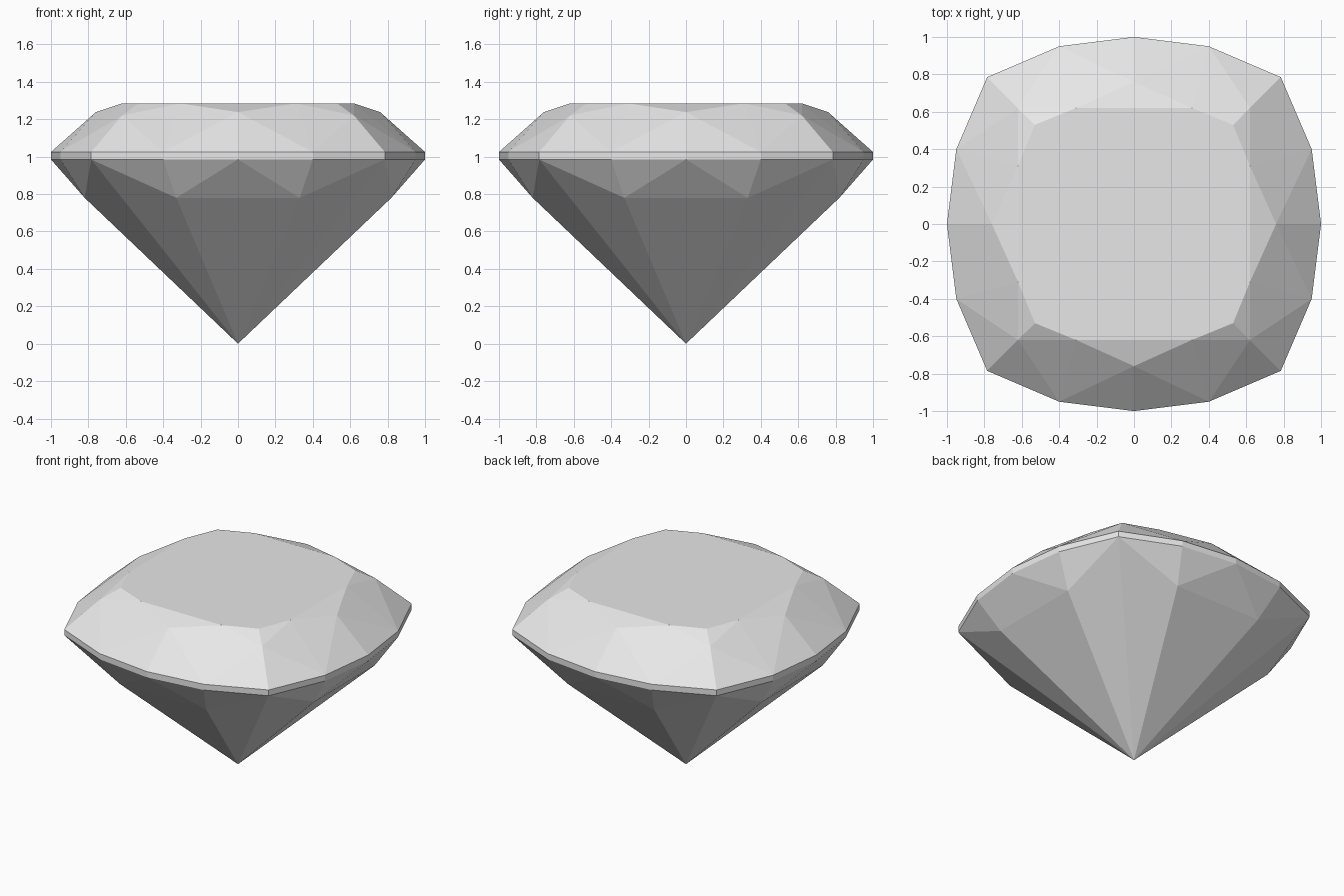
import bpy
import bmesh
import math

# Remove the default object
cube = bpy.data.objects.get("Cube")
if cube:
    bpy.data.objects.remove(cube, do_unlink=True)


def mirrored(x, y, z):
    """All copies of a point under the square symmetry of the cushion cut."""
    return {(sx * a, sy * b, z)
            for a, b in ((x, y), (y, x))
            for sx in (1, -1) for sy in (1, -1)}


TABLE_Z, GIRDLE_TOP, GIRDLE_BOTTOM = 1.285, 1.025, 0.985
points = set()

# Table outline
points |= mirrored(0.31, 0.62, TABLE_Z)
points |= mirrored(0.53, 0.53, TABLE_Z)

# Crown: star facet tips on the sides and corners
points |= mirrored(0.0, 0.76, 1.238)
points |= mirrored(0.62, 0.62, 1.22)

# Girdle: thin sixteen-sided band
for z in (GIRDLE_TOP, GIRDLE_BOTTOM):
    points |= mirrored(0.0, 1.0, z)
    points |= mirrored(0.4, 0.95, z)
    points |= mirrored(0.785, 0.785, z)

# Pavilion: facet break below the girdle, then the culet
points |= mirrored(0.33, 0.82, 0.78)
points.add((0.0, 0.0, 0.0))

# Facets: the stone is convex, so its faces are the hull of its corners
bm = bmesh.new()
for p in sorted(points):
    bm.verts.new(p)
bmesh.ops.remove_doubles(bm, verts=bm.verts[:], dist=0.0001)
hull = bmesh.ops.convex_hull(bm, input=bm.verts[:])
unused = [v for v in bm.verts if not v.link_faces]
bmesh.ops.delete(bm, geom=unused, context='VERTS')
bmesh.ops.dissolve_limit(bm, angle_limit=math.radians(0.5),
                         verts=bm.verts[:], edges=bm.edges[:])
bmesh.ops.recalc_face_normals(bm, faces=bm.faces[:])
for face in bm.faces:
    face.smooth = False

mesh = bpy.data.meshes.new("cut_gem")
bm.to_mesh(mesh)
bm.free()
gem = bpy.data.objects.new("cut_gem", mesh)
bpy.context.collection.objects.link(gem)

# Pale grey stone
stone = bpy.data.materials.new("pale_grey_stone")
stone.use_nodes = True
colour = (0.8, 0.8, 0.8, 1.0)
stone.diffuse_color = colour
stone.node_tree.nodes["Principled BSDF"].inputs["Base Color"].default_value = colour
mesh.materials.append(stone)
